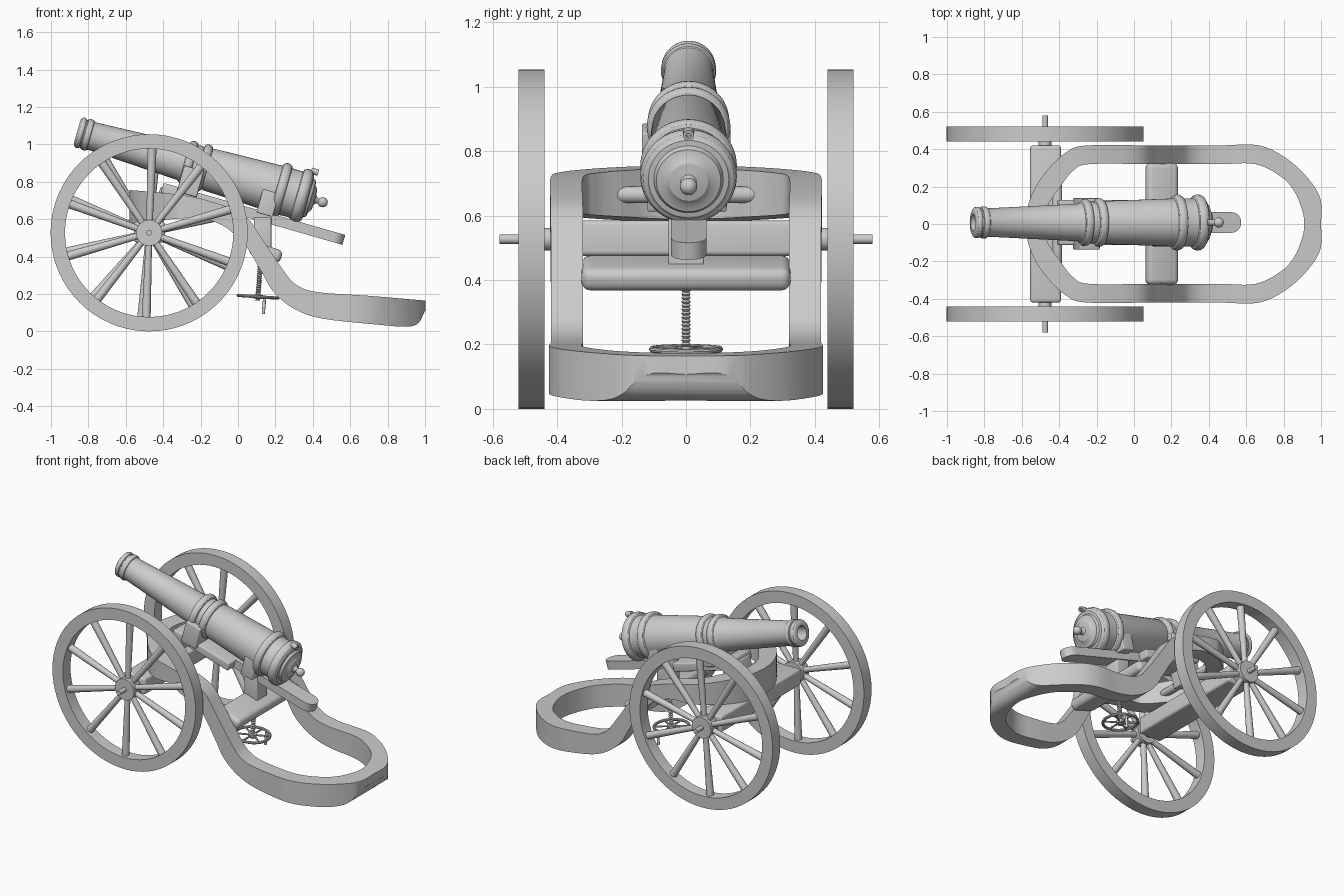
import bpy, bmesh
from math import sin, cos, pi, radians
from mathutils import Matrix, Vector

if "Cube" in bpy.data.objects:
    bpy.data.objects.remove(bpy.data.objects["Cube"])


def finish(bm, name, mat=None):
    bmesh.ops.recalc_face_normals(bm, faces=bm.faces)
    if mat is not None:
        bm.transform(mat)
    me = bpy.data.meshes.new(name)
    bm.to_mesh(me)
    bm.free()
    ob = bpy.data.objects.new(name, me)
    bpy.context.collection.objects.link(ob)
    return ob


def lathe_into(bm, prof, n, mat=Matrix(), closed=False):
    """Revolve (distance, radius) points round the X axis."""
    rings = [[bm.verts.new(mat @ Vector((a, r * cos(2 * pi * i / n), r * sin(2 * pi * i / n))))
              for i in range(n)] for a, r in prof]
    pairs = list(zip(rings, rings[1:])) + ([(rings[-1], rings[0])] if closed else [])
    for p, q in pairs:
        for i in range(n):
            j = (i + 1) % n
            bm.faces.new((p[i], p[j], q[j], q[i]))
    if not closed:
        bm.faces.new(rings[0])
        bm.faces.new(rings[-1])


def lathe(name, prof, n=48, mat=None):
    bm = bmesh.new()
    lathe_into(bm, prof, n)
    return finish(bm, name, mat)


def box(name, lo, hi, bevel=0.0, mat=None):
    bm = bmesh.new()
    bmesh.ops.create_cube(bm, size=1)
    for v in bm.verts:
        v.co = [(a + b) / 2 + c * (b - a) for a, b, c in zip(lo, hi, v.co)]
    if bevel:
        bmesh.ops.bevel(bm, geom=bm.edges[:], offset=bevel, segments=4, profile=0.5, affect='EDGES')
    return finish(bm, name, mat)


def prism(name, pts, offset, mat=None):
    bm = bmesh.new()
    a = [bm.verts.new(p) for p in pts]
    b = [bm.verts.new(Vector(p) + Vector(offset)) for p in pts]
    bm.faces.new(a)
    bm.faces.new(b)
    for i in range(len(a)):
        j = (i + 1) % len(a)
        bm.faces.new((a[i], a[j], b[j], b[i]))
    return finish(bm, name, mat)


def smooth(pts, steps=5, closed=False):
    """Catmull-Rom curve through the points."""
    P = [Vector(p) for p in pts]
    n, out = len(P), []
    for i in range(n if closed else n - 1):
        g = (lambda k: P[k % n]) if closed else (lambda k: P[min(max(k, 0), n - 1)])
        a, b, c, d = g(i - 1), g(i), g(i + 1), g(i + 2)
        for s in range(steps):
            t = s / steps
            out.append(0.5 * (2 * b + (c - a) * t + (2 * a - 5 * b + 4 * c - d) * t * t
                              + (3 * b - a - 3 * c + d) * t ** 3))
    return out if closed else out + [P[-1]]


# Trail frame: plan ring intersected with the side profile
outer = [(1, 0), (1, .12), (.95, .22), (.83, .34), (.67, .42), (.45, .42), (.1, .42), (-.25, .42),
         (-.36, .385), (-.47, .28), (-.55, .15), (-.58, 0)]
inner = [(.91, 0), (.9, .07), (.86, .17), (.79, .25), (.65, .32), (.45, .32), (.1, .32), (-.24, .32),
         (-.33, .28), (-.4, .19), (-.46, .1), (-.48, 0)]
loops = [smooth(h + [(x, -y) for x, y in h[-2:0:-1]], closed=True) for h in (outer, inner)]
bm = bmesh.new()
rows = [[bm.verts.new((p.x, p.y, z)) for p in lp]
        for lp, z in ((loops[0], -.1), (loops[0], 1), (loops[1], 1), (loops[1], -.1))]
for k in range(4):
    p, q = rows[k], rows[(k + 1) % 4]
    for i in range(len(p)):
        j = (i + 1) % len(p)
        bm.faces.new((p[i], p[j], q[j], q[i]))
frame = finish(bm, "trail_frame")
top = smooth([(-.7, .765), (-.31, .73), (-.1, .68), (.04, .615), (.125, .5), (.24, .33), (.31, .25),
              (.425, .21), (.7, .19), (1.02, .163)])
bottom = smooth([(1.02, .13), (.995, .1), (.965, .045), (.905, .025), (.757, .035), (.46, .067), (.31, .115),
                 (.195, .205), (.125, .32), (.05, .445), (-.02, .52), (-.09, .57), (-.2, .605),
                 (-.35, .6), (-.7, .57)])
cutter = prism("frame_cutter", [(p.x, -.6, p.y) for p in top + bottom], (0, 1.2, 0))
cutter.hide_render = True
mod = frame.modifiers.new("side_shape", 'BOOLEAN')
mod.operation, mod.solver, mod.object = 'INTERSECT', 'EXACT', cutter
bpy.context.view_layer.objects.active = frame
bpy.ops.object.modifier_apply(modifier=mod.name)
bpy.data.objects.remove(cutter)

# Wheels with ten spokes each
WX, WZ = -.475, .527
for side, phase, tag in ((-1, 16, "front"), (1, 13, "back")):
    at = Matrix.Translation((WX, side * .48, WZ)) @ Matrix.Rotation(pi / 2, 4, 'Z')
    bm = bmesh.new()
    lathe_into(bm, [(-.04, .527), (.04, .527), (.04, .45), (-.04, .45)], 72, closed=True)
    finish(bm, tag + "_wheel_rim", at)
    lathe(tag + "_wheel_hub", [(-.036, .07), (.036, .07)], 40, at)
    bm = bmesh.new()
    for i in range(10):
        turn = Matrix.Rotation(-radians(phase + 36 * i), 4, 'Y')
        lathe_into(bm, [(.05, .017), (.46, .024)], 16, turn)
    finish(bm, tag + "_wheel_spokes", Matrix.Translation((WX, side * .48, WZ)))

# Axle and its bed
lathe("axle", [(-.58, .015), (-.44, .015), (-.44, .035), (.44, .035), (.44, .015), (.58, .015)], 24,
      Matrix.Translation((WX, 0, WZ)) @ Matrix.Rotation(pi / 2, 4, 'Z'))
box("axle_bed", (-.555, -.42, .475), (-.39, .42, .585), .015)

# Barrel frame: X runs from muzzle to breech, Z is perpendicular
G = Matrix.Translation((-.86, .008, 1.067)) @ Matrix.Rotation(radians(16), 4, 'Y')


def ring(s, r, w, base):
    return [(s - w, base)] + [(s - w * cos(pi * k / 6), base + (r - base) * sin(pi * k / 6))
                              for k in range(1, 6)] + [(s + w, base)]


prof = [(.35, .045), (0, .045), (0, .066), (.004, .074)]
prof += ring(.02, .084, .014, .076) + ring(.058, .086, .018, .078) + [(.085, .076)]
prof += [(.58, .1)] + ring(.62, .126, .024, .108) + [(.66, .112)] + ring(.7, .13, .024, .11) + [(.735, .115)]
prof += [(1.1, .128)] + ring(1.134, .15, .026, .13) + [(1.2, .128)] + ring(1.249, .15, .028, .13)
prof += [(1.283, .125), (1.285, .108), (1.3, .1), (1.305, .075), (1.318, .06), (1.323, .025), (1.335, .015), (1.342, .014)]
prof += [(1.366 - .027 * cos(t), .027 * sin(t)) for t in [.6 + k * .31 for k in range(9)]]
lathe("barrel", prof, 64, G)

# Vent tube on top of the breech
lathe("vent_tube", [(1.26, .008), (1.26, .017), (1.3, .017), (1.3, .008), (1.27, .008)], 20,
      G @ Matrix.Translation((0, 0, .145)))

# Barrel bed: wide front plank, narrow tail with round end, cradles
tail = [(.8, -.055, -.19)] + [(1.475 + .055 * sin(t), -.055 * cos(t), -.19)
                              for t in [pi * k / 12 for k in range(13)]] + [(.8, .055, -.19)]
prism("bed_tail", tail, (0, 0, .055), G)
box("bed_plank", (.52, -.12, -.19), (.95, .12, -.135), .008, G)
box("front_cradle", (.6, -.145, -.16), (.71, .13, -.015), .006, G)
box("rear_cradle", (1.04, -.128, -.15), (1.13, .118, -.02), .006, G)
box("pivot_block", (.51, -.09, -.285), (.58, .09, -.16), .008, G)
lathe("pivot_rod", [(-.23, .012), (-.222, .022), (-.21, .026), (.21, .026), (.222, .022), (.23, .012)], 24,
      Matrix.Translation((-.41, 0, .665)) @ Matrix.Rotation(pi / 2, 4, 'Z'))

# Transom and support block under the bed
box("transom", (-.088, -.325, -.036), (.088, .325, .036), .028,
    Matrix.Translation((.148, 0, .422)) @ Matrix.Rotation(radians(18), 4, 'Y'))
box("support_block", (.085, -.055, .43), (.178, .055, .61), .006)

# Elevating screw with hand wheel and peg
E = Matrix.Translation((.107, 0, .185)) @ Matrix.Rotation(radians(4), 4, 'Y')
UP = E @ Matrix.Rotation(-pi / 2, 4, 'Y')
thread = [(-.02 + .006 * k, .010 if k % 2 else .015) for k in range(46)]
lathe("elevating_screw", thread, 16, UP)
bm = bmesh.new()
lathe_into(bm, [(.009 * sin(a), .106 + .009 * cos(a)) for a in [2 * pi * k / 10 for k in range(10)]], 40, closed=True)
lathe_into(bm, [(-.01, .026), (.01, .026)], 24)
for i in range(6):
    lathe_into(bm, [(.02, .006), (.1, .006)], 8,
               Matrix.Rotation(pi * i / 3, 4, 'X') @ Matrix.Rotation(pi / 2, 4, 'Z'))
finish(bm, "hand_wheel", UP)
lathe("hand_wheel_peg", [(-.09, .008), (-.03, .009), (0, .006)], 16,
      E @ Matrix.Translation((.035, .095, 0)) @ Matrix.Rotation(-pi / 2, 4, 'Y'))

# Smooth shading with crisp edges
for ob in bpy.context.collection.objects:
    ob.select_set(True)
bpy.context.view_layer.objects.active = frame
bpy.ops.object.shade_smooth_by_angle(angle=radians(32))
